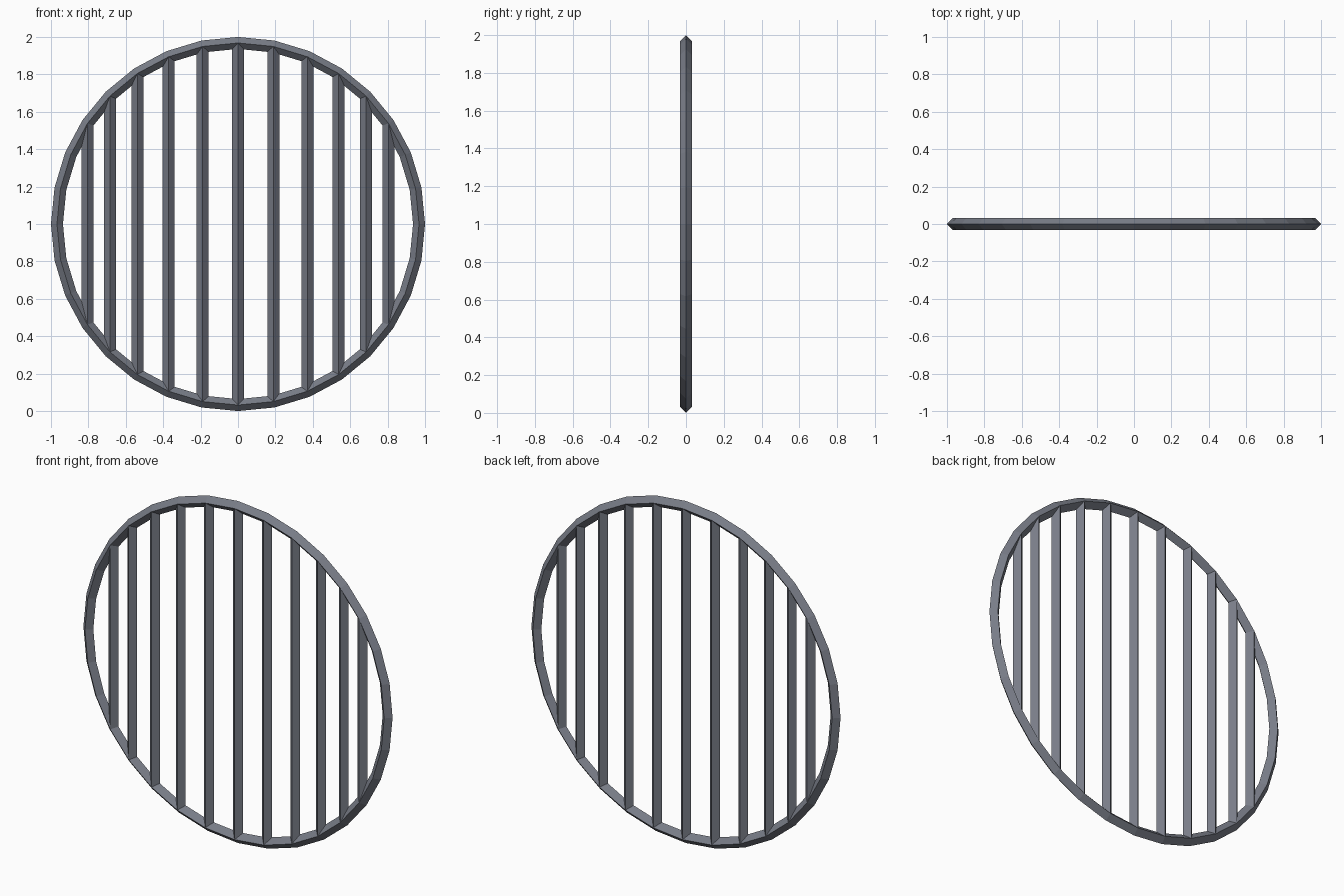
import bpy
import math

cube = bpy.data.objects.get("Cube")
if cube:
    bpy.data.objects.remove(cube, do_unlink=True)

SEGMENTS = 32
TUBE = 0.032          # half thickness of the diamond section
RADIUS = 1 - TUBE     # ring centre line

steel = bpy.data.materials.new("dark_steel")
steel.use_nodes = True
colour = (0.19, 0.205, 0.245, 1)
steel.diffuse_color = colour
steel.node_tree.nodes["Principled BSDF"].inputs["Base Color"].default_value = colour


def finish(name):
    obj = bpy.context.object
    obj.name = name
    obj.data.materials.clear()
    obj.data.materials.append(steel)
    bpy.ops.object.shade_flat()


# Upright ring with a diamond section
bpy.ops.mesh.primitive_torus_add(
    major_segments=SEGMENTS, minor_segments=4, major_radius=RADIUS,
    minor_radius=TUBE, location=(0, 0, 1), rotation=(math.pi / 2, 0, 0))
finish("ring")

# Vertical diamond bars, each joining an upper ring corner to a lower one
for i in range(-5, 6):
    angle = i * 2 * math.pi / SEGMENTS
    bpy.ops.mesh.primitive_cylinder_add(
        vertices=4, radius=TUBE, depth=2 * RADIUS * math.cos(angle),
        end_fill_type='NOTHING', location=(RADIUS * math.sin(angle), 0, 1))
    finish(f"bar_{i + 6}")
